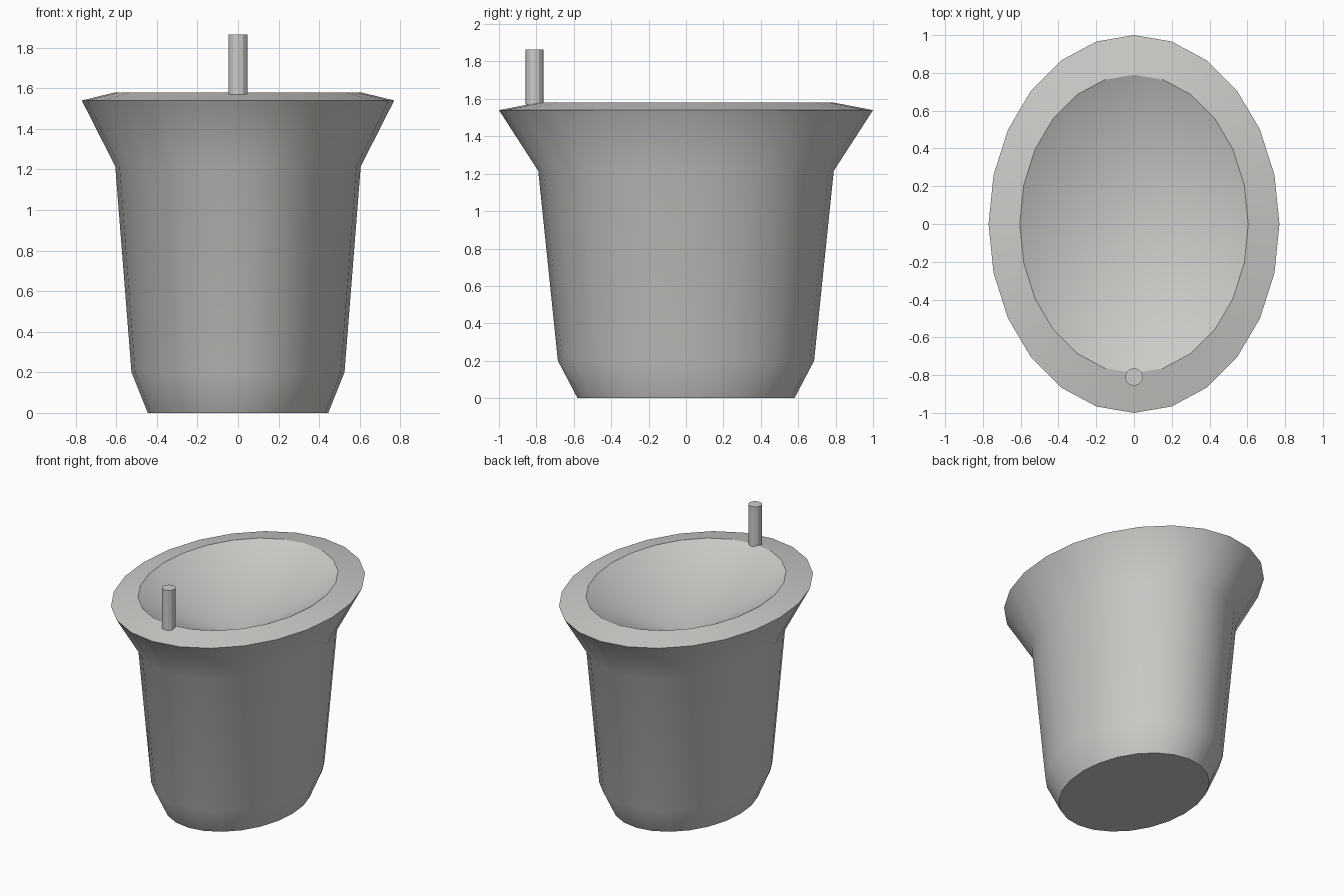
import bpy
import bmesh
import math

cube = bpy.data.objects.get("Cube")
if cube:
    bpy.data.objects.remove(cube, do_unlink=True)

# One grey for everything
grey = bpy.data.materials.new("warm_grey")
grey.use_nodes = True
colour = (0.6, 0.6, 0.58, 1)
grey.diffuse_color = colour
grey.node_tree.nodes["Principled BSDF"].inputs["Base Color"].default_value = colour

SIDES = 24


def add_object(name, bm):
    bmesh.ops.recalc_face_normals(bm, faces=bm.faces)
    mesh = bpy.data.meshes.new(name)
    bm.to_mesh(mesh)
    bm.free()
    mesh.materials.append(grey)
    obj = bpy.data.objects.new(name, mesh)
    bpy.context.collection.objects.link(obj)
    return obj


def oval_ring(bm, rx, ry, z):
    turns = [math.tau * i / SIDES for i in range(SIDES)]
    return [bm.verts.new((rx * math.cos(a), ry * math.sin(a), z)) for a in turns]


# Oval bucket: foot, wall, flared lip, inner rim, then a cone-shaped hollow
profile = [(0.445, 0.58, 0), (0.525, 0.685, 0.2), (0.605, 0.79, 1.215),
           (0.77, 1, 1.54), (0.605, 0.79, 1.58)]
bm = bmesh.new()
rings = [oval_ring(bm, *p) for p in profile]
bm.faces.new(rings[0])
for low, high in zip(rings, rings[1:]):
    for i in range(SIDES):
        j = (i + 1) % SIDES
        bm.faces.new((low[i], low[j], high[j], high[i]))
apex = bm.verts.new((0, 0, 1.235))
for i in range(SIDES):
    bm.faces.new((rings[-1][i], rings[-1][(i + 1) % SIDES], apex))
bucket = add_object("bucket", bm)

bpy.ops.object.select_all(action="DESELECT")
bucket.select_set(True)
bpy.context.view_layer.objects.active = bucket
bpy.ops.object.shade_smooth_by_angle(angle=math.radians(30))

# Faceted pin standing on the front of the rim
bm = bmesh.new()
bmesh.ops.create_cone(bm, cap_ends=True, segments=12, radius1=0.047,
                      radius2=0.047, depth=0.295)
bmesh.ops.translate(bm, verts=bm.verts, vec=(0, -0.81, 1.7175))
add_object("rim_pin", bm)
